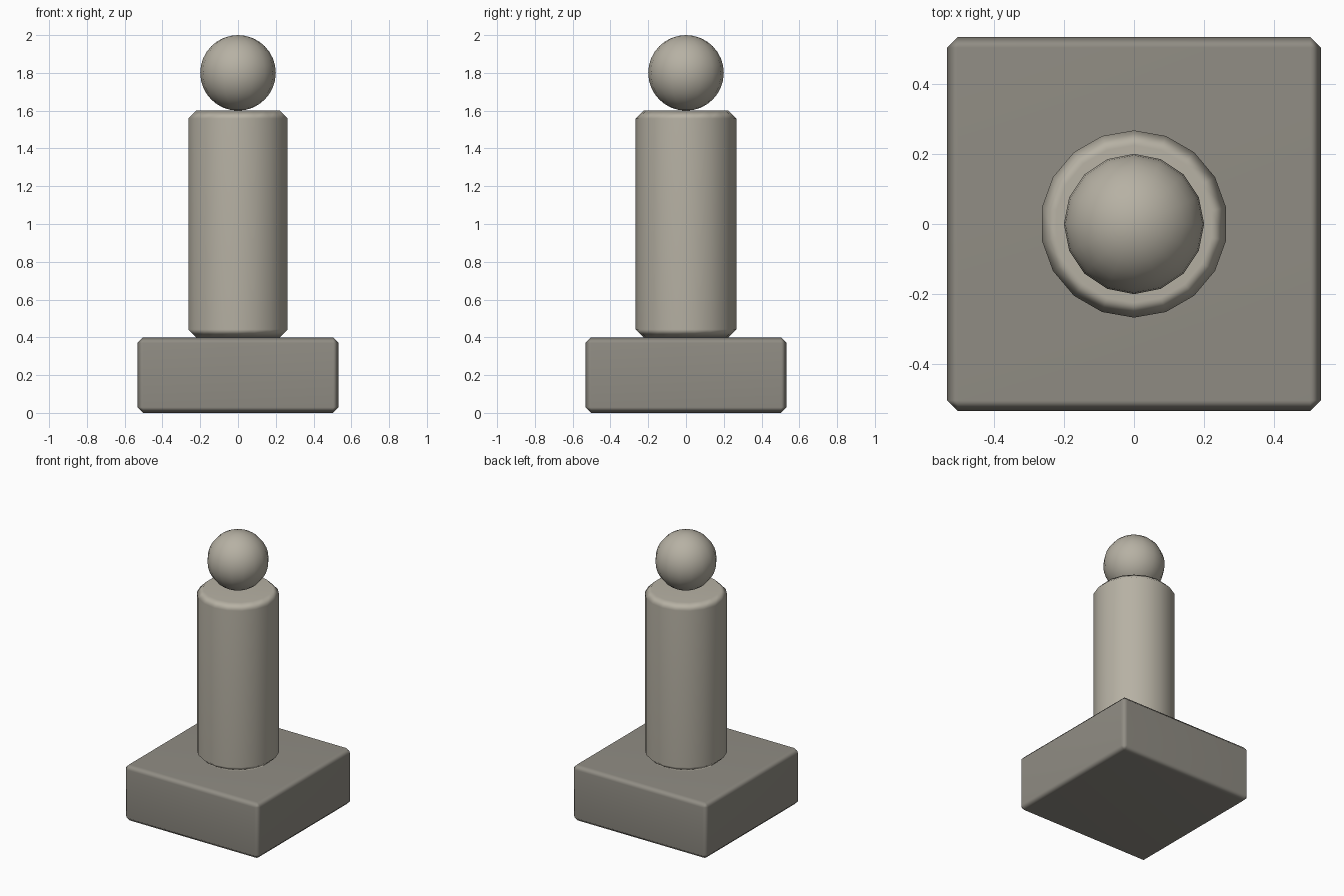
import bpy
import math

if "Cube" in bpy.data.objects:
    bpy.data.objects.remove(bpy.data.objects["Cube"])


def stone(name, color):
    mat = bpy.data.materials.new(name)
    mat.diffuse_color = (*color, 1)
    mat.use_nodes = True
    mat.node_tree.nodes["Principled BSDF"].inputs["Base Color"].default_value = mat.diffuse_color
    return mat


dark_stone = stone("dark_stone", (0.28, 0.265, 0.23))
light_stone = stone("light_stone", (0.47, 0.44, 0.37))


def finish(name, mat, bevel=0.0):
    """Name the active part, chamfer its sharp edges and shade it smooth."""
    obj = bpy.context.object
    obj.name = name
    obj.data.materials.append(mat)
    bpy.ops.object.shade_smooth()
    if bevel:
        mod = obj.modifiers.new("Chamfer", 'BEVEL')
        mod.width = bevel
        mod.segments = 1
        mod.limit_method = 'ANGLE'
        mod.angle_limit = math.radians(30)
        # keep the big faces flat, blend only across the chamfers
        obj.modifiers.new("Flat faces", 'WEIGHTED_NORMAL')
    return obj


# Square base block
bpy.ops.mesh.primitive_cube_add(size=1, location=(0, 0, 0.2))
bpy.context.object.scale = (1.066, 1.066, 0.4)
bpy.ops.object.transform_apply(location=False, rotation=False, scale=True)
finish("base", dark_stone, 0.03)

# 18-sided column
bpy.ops.mesh.primitive_cylinder_add(vertices=18, radius=0.267, depth=1.2,
                                    location=(0, 0, 1.0))
finish("column", light_stone, 0.042)

# Ball resting on the column
bpy.ops.mesh.primitive_uv_sphere_add(segments=16, ring_count=16, radius=0.2,
                                     location=(0, 0, 1.8))
finish("ball", light_stone)
